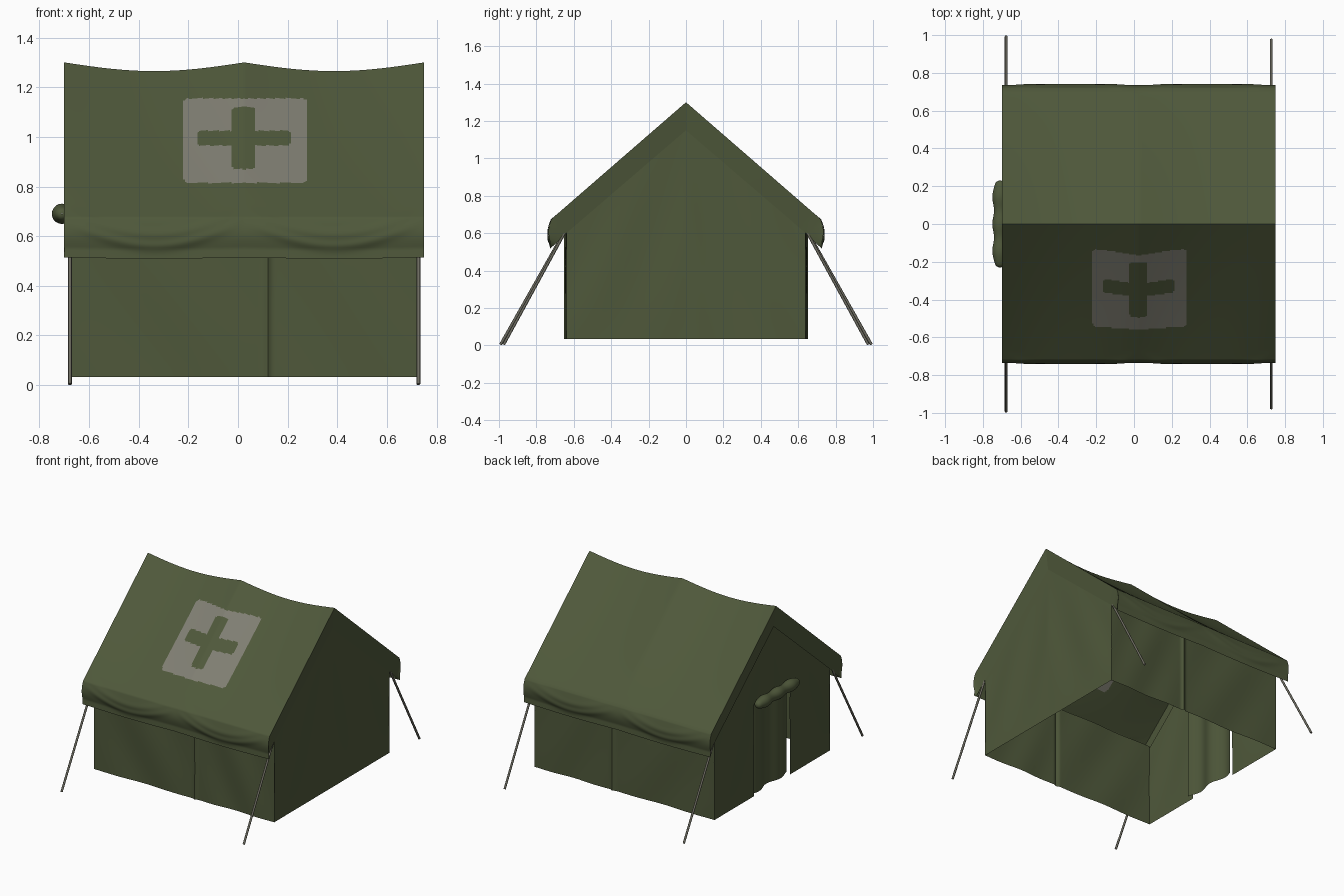
import bpy, bmesh, math
from mathutils import Vector

if "Cube" in bpy.data.objects:
    bpy.data.objects.remove(bpy.data.objects["Cube"])


def material(name, rgb):
    m = bpy.data.materials.new(name)
    m.diffuse_color = (*rgb, 1)
    m.use_nodes = True
    m.node_tree.nodes["Principled BSDF"].inputs["Base Color"].default_value = m.diffuse_color
    return m


CANVAS = material("olive canvas", (0.078, 0.098, 0.043))
PATCH = material("pale patch", (0.215, 0.21, 0.17))
WOOD = material("grey pole", (0.15, 0.145, 0.115))


def finish(name, bm, mats, angle=40):
    bmesh.ops.recalc_face_normals(bm, faces=bm.faces)
    me = bpy.data.meshes.new(name)
    bm.to_mesh(me)
    bm.free()
    for m in mats:
        me.materials.append(m)
    ob = bpy.data.objects.new(name, me)
    bpy.context.collection.objects.link(ob)
    bpy.ops.object.select_all(action='DESELECT')
    ob.select_set(True)
    bpy.context.view_layer.objects.active = ob
    bpy.ops.object.shade_smooth_by_angle(angle=math.radians(angle))
    return ob


def sheet(name, us, vs, point, mats=(CANVAS,), paint=None, skip=None):
    """Grid surface: point(u, v) gives a position, paint/skip are rules per cell."""
    bm = bmesh.new()
    rows = [[bm.verts.new(point(u, v)) for u in us] for v in vs]
    for j in range(len(vs) - 1):
        for i in range(len(us) - 1):
            u, v = (us[i] + us[i + 1]) / 2, (vs[j] + vs[j + 1]) / 2
            if skip and skip(u, v):
                continue
            f = bm.faces.new((rows[j][i], rows[j][i + 1], rows[j + 1][i + 1], rows[j + 1][i]))
            if paint:
                f.material_index = paint(u, v)
    bmesh.ops.delete(bm, geom=[v for v in bm.verts if not v.link_faces], context='VERTS')
    return finish(name, bm, mats)


def span(a, b, n):
    return [a + (b - a) * i / n for i in range(n + 1)]


# roof: ridge to eave, then the hanging eave flap; cloth sags between three supports
X0, X1, XM = -0.70, 0.75, 0.025
EAVE_Y, EAVE_Z, HEM_Z = 0.72, 0.675, 0.515


def sag(x):
    return math.sin(math.pi * abs(x - XM) / 0.725)


def roof_point(side):
    def point(x, v):
        s = max(0.0, sag(x))
        if v <= 1:
            y = EAVE_Y * v
            z = 1.30 + (EAVE_Z - 1.30) * v - 0.035 * s * (1 - v * v)
        else:
            t = v - 1
            y = EAVE_Y + 0.012 * math.sin(math.pi * min(t * 1.3, 1)) + 0.008 * t
            z = EAVE_Z + (HEM_Z - EAVE_Z) * t - 0.006 * s * t
        # draped folds that hang from the supports
        for k, amp in ((0.0, 0.010), (0.045, 0.006)):
            d = (z - (0.66 + k - 0.10 * s)) / 0.022
            y += amp * s * math.exp(-d * d)
        return (x, side * y, z)
    return point


def in_box(x, z, cx, cz, hx, hz, r=0.015):
    dx, dz = max(abs(x - cx) - hx + r, 0), max(abs(z - cz) - hz + r, 0)
    return dx * dx + dz * dz <= r * r


def patch_rule(x, v):
    if v > 1:
        return 0
    z = roof_point(1)(x, v)[2]
    cross = in_box(x, z, 0.024, 0.995, 0.188, 0.030) or in_box(x, z, 0.024, 0.995, 0.047, 0.125)
    return int(in_box(x, z, 0.030, 0.985, 0.25, 0.170, 0.02) and not cross)


slope = span(0, 1, 120) + span(1, 2, 22)[1:]
sheet("roof_front", span(X0, X1, 200), slope, roof_point(-1), (CANVAS, PATCH), patch_rule)
sheet("roof_back", span(X0, X1, 80), span(0, 1, 30) + span(1, 2, 22)[1:], roof_point(1))

# bands hanging from both gable edges of the roof
for name, x, inward in (("left", X0, 1), ("right", X1, -1)):
    for side, label in ((-1, "front"), (1, "back")):
        def band(v, t, x=x, inward=inward, side=side):
            _, y, z = roof_point(side)(x, v)
            top_y, low = abs(y), 0.64 * min(v, 1)
            if v > 1:
                low_z = 0.60 - 0.085 * (v - 1)
                low = 0.64 + 0.088 * (v - 1)
            else:
                low_z = 1.15 - 0.55 * v
            return (x + inward * 0.018 * t, side * (top_y + (low - top_y) * t), z + (low_z - z) * t)
        sheet(f"gable_band_{name}_{label}", span(0, 1, 16) + span(1, 2, 8)[1:], span(0, 1, 4), band)

# side walls with soft creases and an overlapping seam
WX0, WX1, WY, SEAM = -0.67, 0.73, 0.64, 0.13


def wall_point(side):
    def point(x, z):
        h = z / 0.6
        w = (x - WX0) / (SEAM - WX0) if x < SEAM else (x - SEAM) / (WX1 - SEAM)
        w = min(max(w, 0), 1)
        fold = 0.006 * math.sin(9 * w + 5 * h) * math.sin(math.pi * w)
        d = (x - SEAM + 0.012) / 0.012
        y = WY + fold + 0.012 * math.exp(-d * d)
        return (x, side * y, z)
    return point


for label, side in (("front", -1), ("back", 1)):
    sheet(f"wall_{label}", span(WX0, WX1, 140), span(0.033, 0.62, 16), wall_point(side))


# gable walls, the left one with a doorway
def gable_point(x, out):
    def point(y, t):
        z = 0.033 + t * (1.16 - 0.86 * abs(y) - 0.033)
        crease = 0.004 * math.sin(14 * abs(y) + 4 * t) * math.sin(math.pi * t)
        return (x + out * crease, y, z)
    return point


sheet("gable_right", span(-WY, WY, 64), span(0, 1, 24), gable_point(WX1, 1))
sheet("gable_left", span(-WY, WY, 64), span(0, 1, 60), gable_point(WX0, -1),
      skip=lambda y, t: abs(y) < 0.2 and gable_point(0, 0)(y, t)[2] < 0.68)

# gathered door curtain just inside the doorway
sheet("door_curtain", span(-0.21, 0.21, 60), span(0.04, 0.70, 8),
      lambda y, z: (WX0 + 0.022 + 0.014 * math.sin(26 * y + 1.2), y, z))


# rolled-up door flap
def roll_point(a, y):
    e = abs(y) / 0.23
    r = (0.032 + 0.009 * math.cos(y * 22) ** 2) * math.sqrt(max(1 - e ** 14, 0.002))
    return (-0.709 + r * math.cos(a), y, 0.69 + r * math.sin(a))


sheet("door_roll", span(0, 2 * math.pi, 20), [0.23 * math.sin(t) for t in span(-math.pi / 2, math.pi / 2, 40)],
      roll_point)


# slanted support poles
def pole(name, a, b, r=0.0075):
    a, b = Vector(a), Vector(b)
    bm = bmesh.new()
    bmesh.ops.create_cone(bm, cap_ends=True, segments=8, radius1=r, radius2=r, depth=(b - a).length)
    bm.transform(Vector((0, 0, 1)).rotation_difference(b - a).to_matrix().to_4x4())
    bmesh.ops.translate(bm, verts=bm.verts, vec=(a + b) / 2)
    finish(name, bm, (WOOD,), 50)


for label, s in (("front", -1), ("back", 1)):
    pole(f"pole_left_{label}", (-0.677, s * 0.992, 0.004), (-0.677, s * 0.655, 0.60))
    pole(f"pole_right_{label}", (0.727, s * 0.975, 0.004), (0.727, s * 0.65, 0.60))
